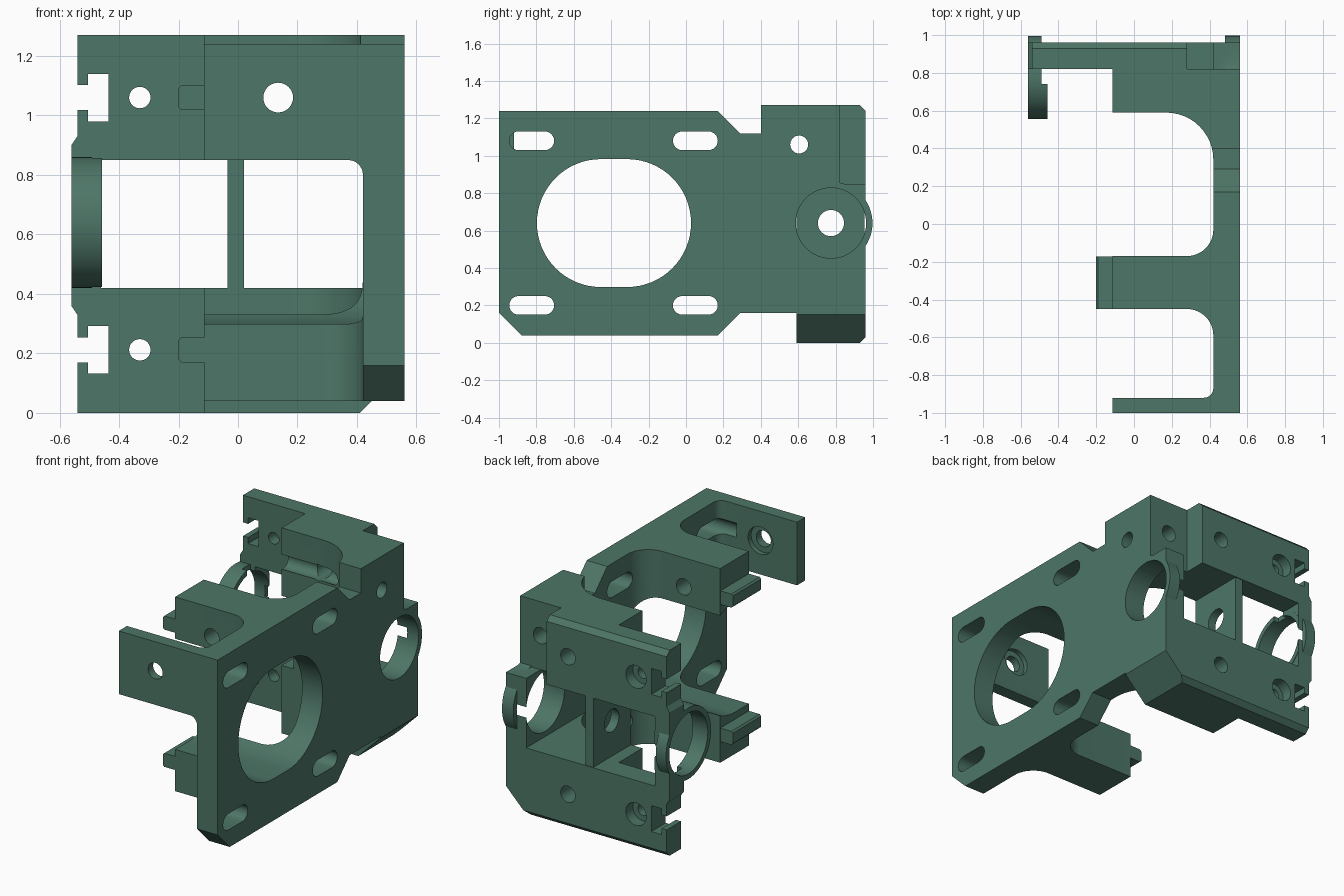
import bpy, bmesh, math
from mathutils import Vector

if "Cube" in bpy.data.objects:
    bpy.data.objects.remove(bpy.data.objects["Cube"])

green = bpy.data.materials.new("muted_green")
green.diffuse_color = (0.075, 0.18, 0.135, 1)
green.use_nodes = True
green.node_tree.nodes["Principled BSDF"].inputs["Base Color"].default_value = green.diffuse_color


def prism(name, axis, pts, lo, hi):
    """Extrude a 2D profile along an axis: x -> (y,z), y -> (x,z), z -> (x,y)."""
    place = {'x': lambda a, b, t: (t, a, b),
             'y': lambda a, b, t: (a, t, b),
             'z': lambda a, b, t: (a, b, t)}[axis]
    bm = bmesh.new()
    face = bm.faces.new([bm.verts.new(place(a, b, lo)) for a, b in pts])
    new = bmesh.ops.extrude_face_region(bm, geom=[face])['geom']
    shift = Vector(place(0, 0, hi - lo))
    bmesh.ops.translate(bm, vec=shift, verts=[v for v in new if isinstance(v, bmesh.types.BMVert)])
    bmesh.ops.recalc_face_normals(bm, faces=bm.faces)
    mesh = bpy.data.meshes.new(name)
    bm.to_mesh(mesh)
    bm.free()
    mesh.materials.append(green)
    ob = bpy.data.objects.new(name, mesh)
    bpy.context.collection.objects.link(ob)
    return ob


def box(name, x0, x1, y0, y1, z0, z1):
    return prism(name, 'z', [(x0, y0), (x1, y0), (x1, y1), (x0, y1)], z0, z1)


def arc(cx, cy, r, a0, a1, n=12):
    return [(cx + r * math.cos(math.radians(a0 + (a1 - a0) * i / n)),
             cy + r * math.sin(math.radians(a0 + (a1 - a0) * i / n))) for i in range(n + 1)]


def circle(cx, cy, r, n=48):
    return arc(cx, cy, r, 0, 360, n)[:-1]


def stadium(c0, c1, cz, r, n=12):
    return arc(c1, cz, r, -90, 90, n) + arc(c0, cz, r, 90, 270, n)


def combine(target, tool, op='DIFFERENCE'):
    m = target.modifiers.new(op.lower(), 'BOOLEAN')
    m.operation, m.object, m.solver = op, tool, 'EXACT'
    bpy.context.view_layer.objects.active = target
    bpy.ops.object.modifier_apply(modifier=m.name)
    bpy.data.objects.remove(tool, do_unlink=True)


# Main body: plan profile intersected with side outline
plan = [(0.56, -1), (0.56, 0.96), (-0.54, 0.96), (-0.54, 0.82), (-0.115, 0.82), (-0.115, 0.59)]
plan += arc(0.17, 0.34, 0.25, 90, 0)
plan += arc(0.28, -0.03, 0.14, 0, -90)
plan += [(-0.115, -0.17), (-0.115, -0.45)]
plan += arc(0.28, -0.59, 0.14, 90, 0)
plan += arc(0.37, -0.87, 0.05, 0, -90, 6)
plan += [(-0.115, -0.92), (-0.115, -1)]
body = prism("bracket_body", 'z', plan, -0.1, 1.4)
side = [(-1.0, 0.16), (-0.88, 0.04), (0.17, 0.04), (0.29, 0.16), (0.59, 0.16), (0.59, 0),
        (0.93, 0), (0.97, 0.04), (0.97, 1.23), (0.93, 1.27), (0.4, 1.27), (0.4, 1.12),
        (0.29, 1.12), (0.17, 1.24), (-1.0, 1.24)]
side = [(-1.1 if y == -1.0 else y, z) for y, z in side]
side[0] = (-1.1, 0.26)
combine(body, prism("side_outline", 'x', side, -0.8, 0.8), 'INTERSECT')

# Large rounded motor opening and adjustment slots
combine(body, prism("motor_opening", 'x', stadium(-0.455, -0.315, 0.64, 0.342, 32), -0.7, 0.7))
for z in (0.2, 1.08):
    for y in (-0.825, 0.05):
        combine(body, prism("slot", 'x', stadium(y - 0.07, y + 0.07, z, 0.05), 0.3, 0.7))

# Space below the front arm, with a rounded inner corner
below = [(-0.3, -0.1), (0.42, -0.1)] + arc(0.37, 0.8, 0.05, 0, 90, 8) + [(-0.3, 0.85)]
combine(body, prism("below_front_arm", 'y', below, -1.1, -0.8))

# Rear window, upper corner notch and sloped lower edge
combine(body, box("window", -0.46, 0.42, 0.1, 1.1, 0.42, 0.85))
combine(body, box("corner_notch", 0.28, 0.7, 0.82, 1.1, 0.85, 1.4))
combine(body, prism("lower_slope", 'y', [(0.41, 0), (0.61, 0.2), (0.61, -0.1), (0.41, -0.1)], 0.585, 1.1))

# Edge bulge, bearing rings and centre wall
combine(body, prism("edge_bulge", 'y', [(-0.5, 0.33), (-0.54, 0.33), (-0.56, 0.36), (-0.56, 0.9),
                                        (-0.54, 0.93), (-0.5, 0.93)], 0.82, 0.96), 'UNION')
left_ring = prism("left_ring", 'x', circle(0.775, 0.64, 0.22, 64), -0.56, -0.457)
combine(left_ring, box("ring_gap", -0.49, -0.4, 0.74, 0.82, 0.3, 1))
combine(left_ring, box("ring_back", -0.49, -0.4, 0.958, 1.1, 0.3, 1))
combine(body, left_ring, 'UNION')
combine(body, prism("right_ring", 'x', circle(0.775, 0.64, 0.222, 64), 0.483, 0.56), 'UNION')
for x0, x1 in ((-0.7, -0.4), (0.35, 0.7)):
    combine(body, prism("bearing_bore", 'x', circle(0.775, 0.64, 0.188, 64), x0, x1))
wall = box("centre_wall", -0.035, 0.02, 0.59, 0.955, 0.4, 0.87)
combine(wall, prism("shaft_hole", 'x', circle(0.775, 0.64, 0.07), -0.2, 0.2))
combine(body, wall, 'UNION')

# T-shaped edge slots, screw holes and counterbores in the rear plate
for z in (0.212, 1.06):
    combine(body, prism("t_slot", 'y', [(-0.7, z - 0.042), (-0.505, z - 0.042), (-0.505, z - 0.08),
                                        (-0.435, z - 0.08), (-0.435, z + 0.08), (-0.505, z + 0.08),
                                        (-0.505, z + 0.042), (-0.7, z + 0.042)], 0.7, 1.1))
    combine(body, prism("screw_hole", 'y', circle(-0.33, z, 0.036, 32), 0.7, 1.1))
    combine(body, prism("counterbore", 'y', circle(-0.33, z, 0.07, 32), 0.89, 1.1))

# Long holes through the arms and block
combine(body, prism("long_hole", 'y', circle(0.135, 1.06, 0.05, 32), -1.1, 1.1))
combine(body, prism("arm_counterbore", 'y', circle(0.135, 1.06, 0.085, 32), -0.95, -0.8))
combine(body, prism("blind_hole", 'y', circle(0.135, 0.21, 0.05, 32), 0.75, 1.1))
combine(body, prism("corner_hole", 'y', circle(0.42, 1.06, 0.05, 32), 0.7, 1.0))
combine(body, prism("cross_hole", 'x', circle(0.605, 1.06, 0.048, 32), -0.3, 0.7))

# Tongues on the two middle arms
for z in (0.212, 1.06):
    tongue = [(-0.1, z - 0.042), (-0.19, z - 0.042), (-0.2, z - 0.032),
              (-0.2, z + 0.032), (-0.19, z + 0.042), (-0.1, z + 0.042)]
    combine(body, prism("arm_tongue", 'y', tongue, -0.449, -0.171), 'UNION')

# Smooth curved walls, sharp edges kept
bpy.ops.object.select_all(action='DESELECT')
body.select_set(True)
bpy.context.view_layer.objects.active = body
bpy.ops.object.shade_smooth_by_angle(angle=math.radians(25))
